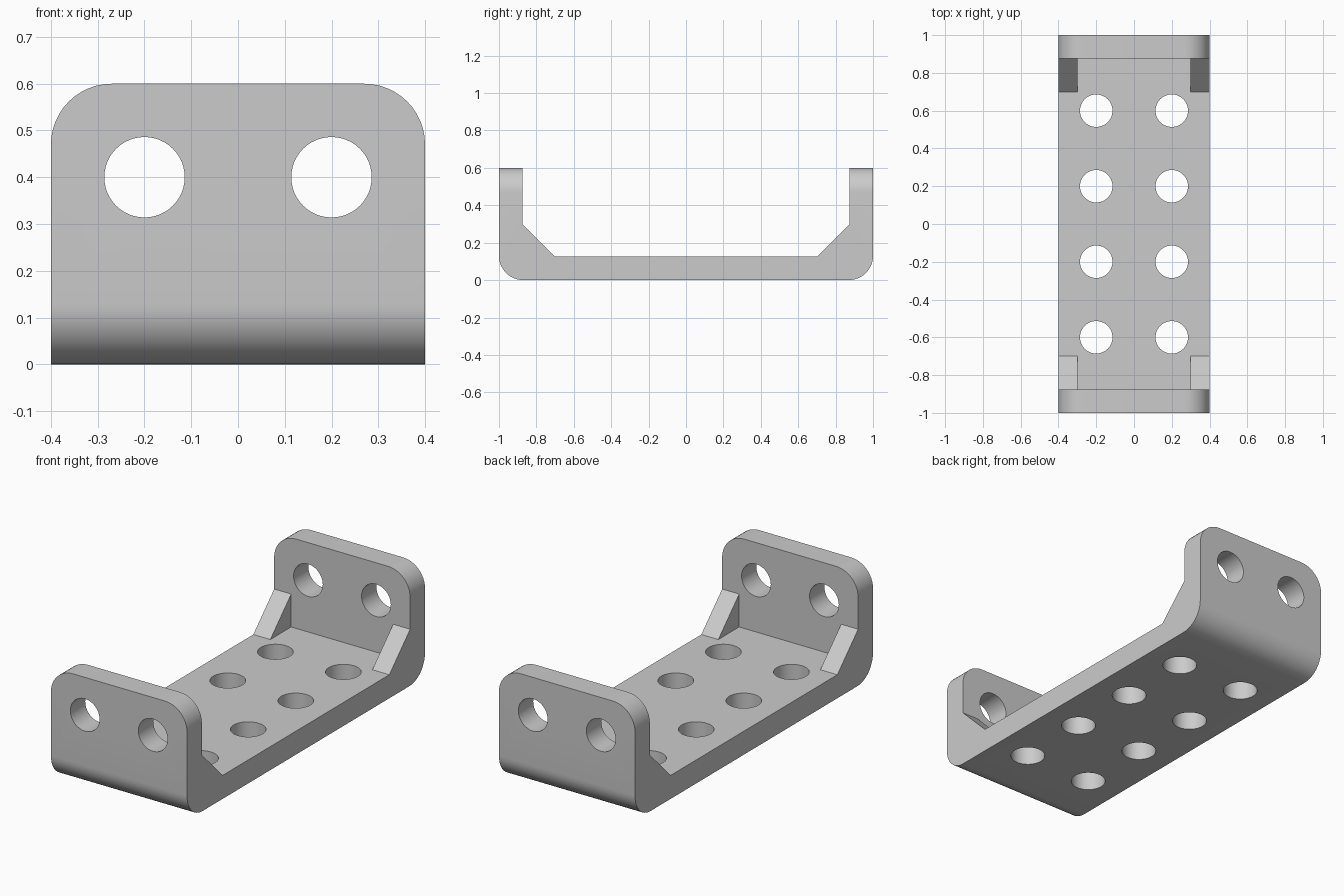
import bpy, bmesh, math
from mathutils import Matrix

cube = bpy.data.objects.get("Cube")
if cube:
    bpy.data.objects.remove(cube)

WIDTH, HEIGHT, THICK = 0.4, 0.6, 0.125   # half width, wall height, plate thickness
INNER = 1 - THICK
GUSSET, RADIUS, HOLE = 0.175, 0.13, 0.086

grey = bpy.data.materials.new("light grey")
grey.use_nodes = True
colour = (0.6, 0.6, 0.6, 1)
grey.diffuse_color = colour
grey.node_tree.nodes["Principled BSDF"].inputs["Base Color"].default_value = colour


def make_object(name, bm):
    bmesh.ops.recalc_face_normals(bm, faces=bm.faces)
    mesh = bpy.data.meshes.new(name)
    bm.to_mesh(mesh)
    bm.free()
    mesh.materials.append(grey)
    obj = bpy.data.objects.new(name, mesh)
    bpy.context.collection.objects.link(obj)
    return obj


def cut(target, cutter):
    cutter.hide_render = True
    mod = target.modifiers.new("cut", 'BOOLEAN')
    mod.operation, mod.solver, mod.object = 'DIFFERENCE', 'EXACT', cutter
    bpy.context.view_layer.objects.active = target
    bpy.ops.object.modifier_apply(modifier=mod.name)
    bpy.data.objects.remove(cutter)


# Channel body: U-shaped side profile with sloped inner corners, extruded across x
half = [(1, 0), (1, HEIGHT), (INNER, HEIGHT), (INNER, THICK + GUSSET), (INNER - GUSSET, THICK)]
profile = half + [(-y, z) for y, z in reversed(half)]
bm = bmesh.new()
face = bm.faces.new([bm.verts.new((-WIDTH, y, z)) for y, z in profile])
extruded = bmesh.ops.extrude_face_region(bm, geom=[face])["geom"]
bmesh.ops.translate(bm, vec=(2 * WIDTH, 0, 0),
                    verts=[v for v in extruded if isinstance(v, bmesh.types.BMVert)])

# Round the lower bends and the upper corners of both walls
rounded = []
for e in bm.edges:
    a, b = (v.co for v in e.verts)
    bend = abs(a.x - b.x) > 0.1 and max(a.z, b.z) < 0.01
    corner = abs(a.y - b.y) > 0.1 and abs(a.x - b.x) < 0.01 and min(a.z, b.z) > HEIGHT - 0.01
    if bend or corner:
        rounded.append(e)
bmesh.ops.bevel(bm, geom=rounded, offset=RADIUS, segments=12, profile=0.5, affect='EDGES')
bracket = make_object("channel_bracket", bm)

# Clear the middle so that only narrow gussets remain at the sides
bm = bmesh.new()
bmesh.ops.create_cube(bm, size=1, matrix=Matrix.Translation((0, 0, THICK + 0.5))
                      @ Matrix.Diagonal((0.6, 2 * INNER, 1, 1)))
cut(bracket, make_object("middle_cutter", bm))

# Holes in the floor and through both walls
bm = bmesh.new()


def hole(location, rotation, depth):
    bmesh.ops.create_cone(bm, cap_ends=True, segments=48, radius1=HOLE, radius2=HOLE,
                          depth=depth, matrix=Matrix.Translation(location) @ rotation)


for x in (-0.2, 0.2):
    for y in (-0.6, -0.2, 0.2, 0.6):
        hole((x, y, 0.06), Matrix.Identity(4), 0.3)
    for y in (-0.94, 0.94):
        hole((x, y, 0.4), Matrix.Rotation(math.pi / 2, 4, 'X'), 0.3)
cut(bracket, make_object("hole_cutter", bm))

# Smooth the bends and holes, keep the edges sharp
bpy.ops.object.select_all(action='DESELECT')
bracket.select_set(True)
bpy.context.view_layer.objects.active = bracket
bpy.ops.object.shade_smooth_by_angle(angle=math.radians(30))
